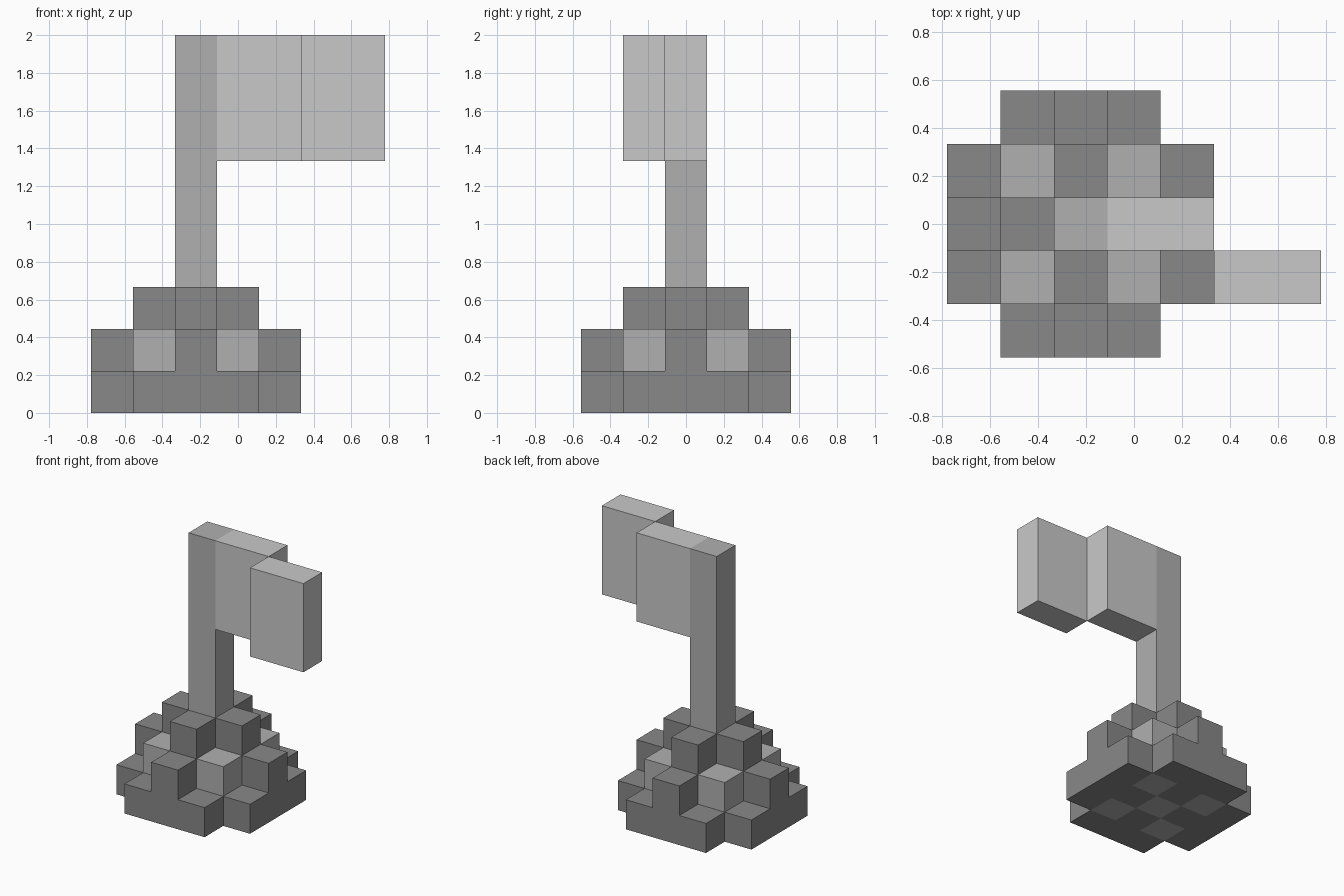
import bpy, bmesh
from mathutils import Vector

if "Cube" in bpy.data.objects:
    bpy.data.objects.remove(bpy.data.objects["Cube"])

U = 2 / 9                       # edge of one block
ORIGIN = Vector((-3.5 * U, -2.5 * U, 0))
PX, PY = 2, 2                   # block column of the pole


def material(name, v):
    m = bpy.data.materials.new(name)
    m.diffuse_color = (v, v, v, 1)
    m.use_nodes = True
    m.node_tree.nodes["Principled BSDF"].inputs["Base Color"].default_value = m.diffuse_color
    return m


DARK = material("dark grey", 0.246)
MID = material("mid grey", 0.434)
LIGHT = material("light grey", 0.584)


def blocks(x0, x1, y0, y1, z0, z1):
    return {(x, y, z) for x in range(x0, x1) for y in range(y0, y1) for z in range(z0, z1)}


def column(dx, dy, height):
    return blocks(PX + dx, PX + dx + 1, PY + dy, PY + dy + 1, 0, height)


# Stepped mound: column height depends on distance from the pole
HEIGHT = {(0, 1): 3, (0, 2): 2, (1, 2): 1}
mound, stones = set(), set()
for dx in range(-2, 3):
    for dy in range(-2, 3):
        key = tuple(sorted((abs(dx), abs(dy))))
        if key in HEIGHT:
            mound |= column(dx, dy, HEIGHT[key])
        elif key == (1, 1):     # paler stones on the diagonals
            stones |= column(dx, dy, 2)

parts = {
    "mound": (mound, DARK),
    "mound_stones": (stones, MID),
    "pole": (column(0, 0, 9), MID),
    "flag_inner": (blocks(3, 5, 2, 3, 6, 9), LIGHT),
    "flag_tip": (blocks(5, 7, 1, 2, 6, 9), LIGHT),
}
solid = set().union(*(cells for cells, _ in parts.values()))


def build(name, cells, mat):
    """Make the outer skin of a set of blocks, leaving out hidden faces."""
    bm = bmesh.new()
    for cell in cells:
        centre = Vector(cell) + Vector((0.5, 0.5, 0.5))
        for axis in range(3):
            for sign in (-1, 1):
                n = Vector((0, 0, 0))
                n[axis] = sign
                if tuple(int(c + d) for c, d in zip(cell, n)) in solid:
                    continue
                a = Vector((0, 0, 0))
                a[(axis + 1) % 3] = 0.5
                b = n.cross(a)
                mid = centre + n * 0.5
                bm.faces.new([bm.verts.new((mid + s * a + t * b) * U + ORIGIN)
                              for s, t in ((-1, -1), (1, -1), (1, 1), (-1, 1))])
    bmesh.ops.remove_doubles(bm, verts=bm.verts, dist=0.001)
    bmesh.ops.dissolve_limit(bm, angle_limit=0.01, verts=bm.verts, edges=bm.edges)
    mesh = bpy.data.meshes.new(name)
    bm.to_mesh(mesh)
    bm.free()
    mesh.materials.append(mat)
    bpy.context.collection.objects.link(bpy.data.objects.new(name, mesh))


for part, (cells, mat) in parts.items():
    build(part, cells, mat)
